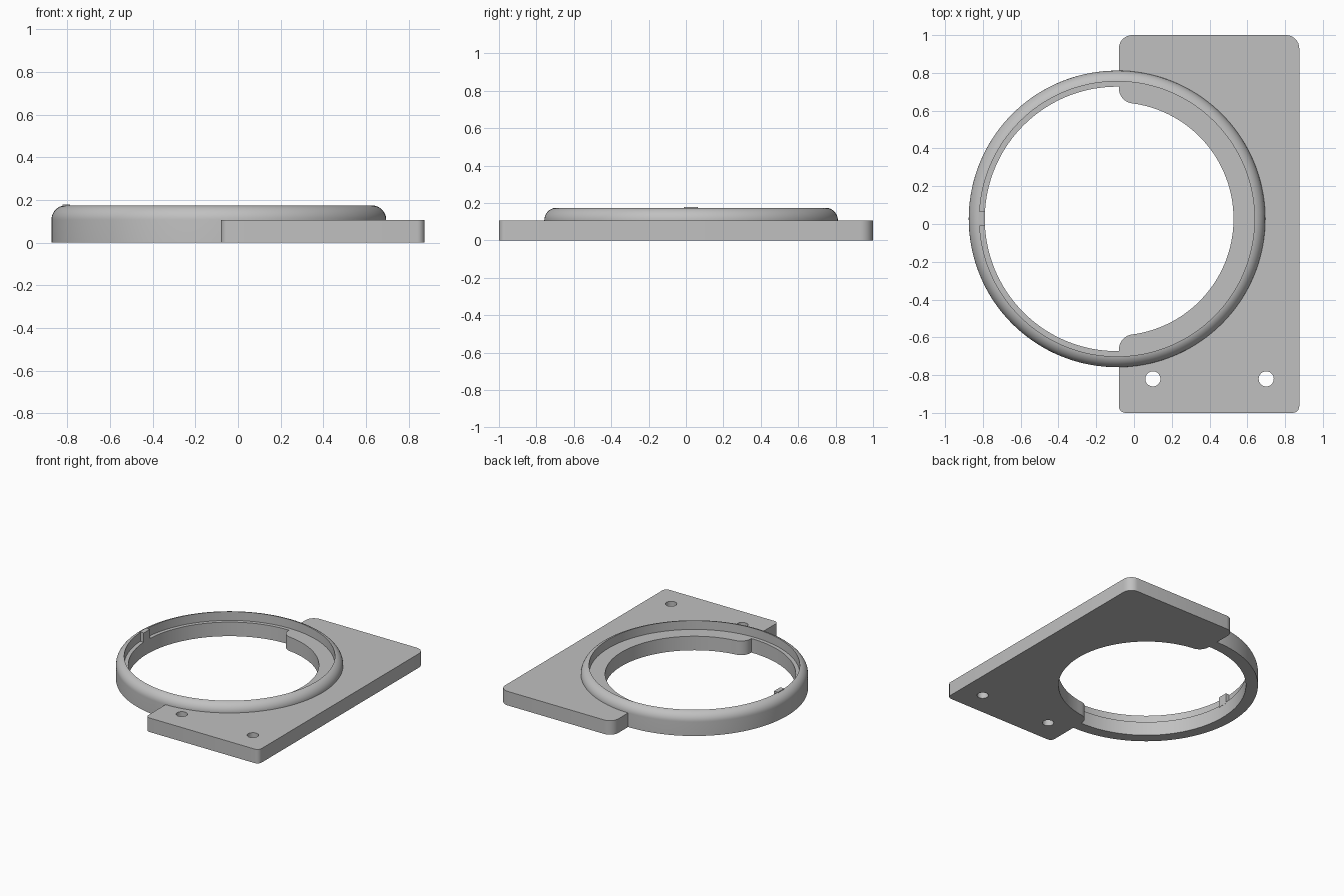
import bpy, bmesh, math

if "Cube" in bpy.data.objects:
    bpy.data.objects.remove(bpy.data.objects["Cube"])

CX, CY = -0.09, 0.027          # ring centre
T = 0.107                      # plate thickness, also the ledge height
H = 0.175                      # ring height
R_OUT, R_LIP, R_LEDGE, R_PLATE = 0.785, 0.728, 0.70, 0.617
X0, X1 = -0.08, 0.875          # plate sides
SEG = 144

grey = bpy.data.materials.new("light grey")
grey.diffuse_color = (0.53, 0.53, 0.53, 1)
grey.use_nodes = True
grey.node_tree.nodes["Principled BSDF"].inputs["Base Color"].default_value = grey.diffuse_color


def arc(cx, cy, r, a0, a1, n):
    return [(cx + r * math.cos(a0 + (a1 - a0) * i / n),
             cy + r * math.sin(a0 + (a1 - a0) * i / n)) for i in range(n + 1)]


def finish(name, bm):
    bmesh.ops.recalc_face_normals(bm, faces=bm.faces)
    me = bpy.data.meshes.new(name)
    bm.to_mesh(me)
    bm.free()
    me.materials.append(grey)
    ob = bpy.data.objects.new(name, me)
    bpy.context.collection.objects.link(ob)
    return ob


def extruded(name, loops, z0, z1):
    """Solid from an outline loop followed by hole loops."""
    bm = bmesh.new()
    edges = []
    for loop in loops:
        vs = [bm.verts.new((x, y, z0)) for x, y in loop]
        edges += [bm.edges.new((vs[i - 1], vs[i])) for i in range(len(vs))]
    bmesh.ops.triangle_fill(bm, edges=edges, use_beauty=True, normal=(0, 0, 1))
    res = bmesh.ops.extrude_face_region(bm, geom=bm.faces[:], use_keep_orig=True)
    for v in res["geom"]:
        if isinstance(v, bmesh.types.BMVert):
            v.co.z = z1
    return finish(name, bm)


# Plate: rounded rectangle with a large round bite and rounded horns
pi = math.pi
f = 0.08
dx = X0 + f - CX
dy = math.sqrt((R_PLATE + f) ** 2 - dx ** 2)
t = math.atan2(dy, dx)
outline = (arc(X1 - .07, .93, .07, 0, pi / 2, 8)
           + arc(X0 + .07, .93, .07, pi / 2, pi, 8)
           + arc(CX + dx, CY + dy, f, pi, pi + t, 10)
           + arc(CX, CY, R_PLATE, t, -t, 72)[1:-1]
           + arc(CX + dx, CY - dy, f, pi - t, pi, 10)
           + arc(X0 + .035, -.965, .035, pi, 1.5 * pi, 6)
           + arc(X1 - .035, -.965, .035, 1.5 * pi, 2 * pi, 6))
holes = [arc(x, -0.82, 0.04, 0, 2 * pi, 32)[:-1] for x in (0.10, 0.70)]
plate = extruded("mounting_plate", [outline] + holes, 0, T)

# Ring: revolved profile with inner ledge and rounded outer shoulder
fr = 0.068
shoulder = [p for p in arc(R_OUT - fr, H - fr, fr, 0, pi / 2, 12) if p[0] > R_LIP + .003]
profile = ([(R_LEDGE, 0), (R_OUT, 0)] + shoulder
           + [(R_LIP, H - .001), (R_LIP, T), (R_LEDGE, T)])
bm = bmesh.new()
rings = []
for i in range(SEG):
    a = 2 * pi * i / SEG
    rings.append([bm.verts.new((CX + r * math.cos(a), CY + r * math.sin(a), z))
                  for r, z in profile])
n = len(profile)
for i in range(SEG):
    a, b = rings[i - 1], rings[i]
    for j in range(n):
        bm.faces.new((a[j - 1], b[j - 1], b[j], a[j]))
ring = finish("lens_ring", bm)

# Join the ring into the plate as one solid
mod = plate.modifiers.new("union", 'BOOLEAN')
mod.operation = 'UNION'
mod.solver = 'EXACT'
mod.object = ring
bpy.context.view_layer.objects.active = plate
plate.select_set(True)
bpy.ops.object.modifier_apply(modifier=mod.name)
bpy.data.objects.remove(ring)
plate.name = "ring_mount"
bpy.ops.object.shade_smooth_by_angle(angle=math.radians(30))

# Small locating tab standing on the ledge
extruded("locating_tab", [[(-.822, -.01), (-.788, -.01), (-.788, .065), (-.822, .065)]],
         T - .01, 0.178)
